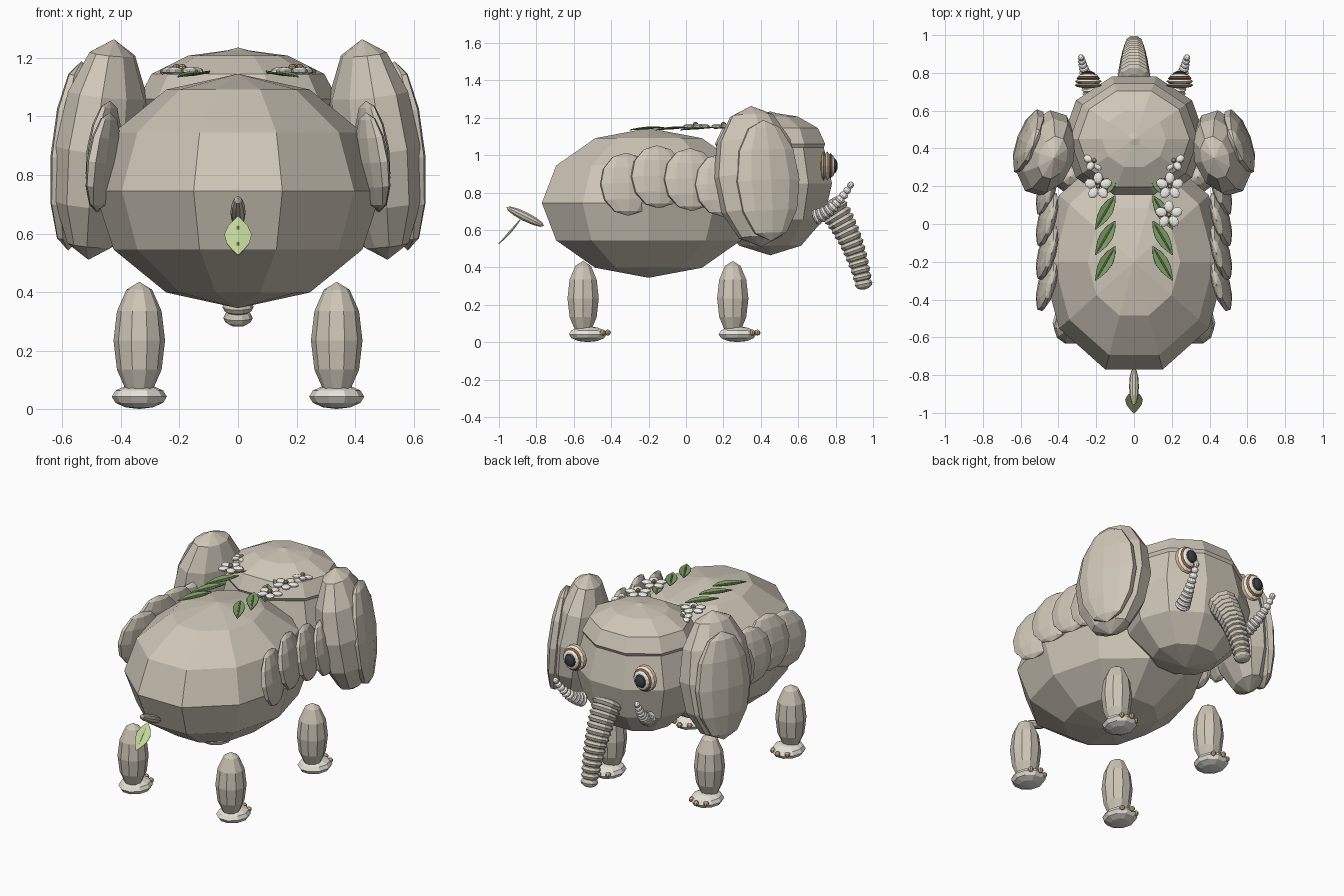
import bpy, bmesh
from math import sin, cos, pi, radians
from mathutils import Vector, Euler, Matrix

if "Cube" in bpy.data.objects:
    bpy.data.objects.remove(bpy.data.objects["Cube"])


def material(name, rgb):
    m = bpy.data.materials.new(name)
    m.diffuse_color = (*rgb, 1)
    m.use_nodes = True
    m.node_tree.nodes["Principled BSDF"].inputs["Base Color"].default_value = m.diffuse_color
    return m


HIDE = material("hide", (0.62, 0.57, 0.48))
PALE = material("pale", (0.80, 0.77, 0.70))
WHITE = material("white", (0.88, 0.86, 0.81))
TAN = material("tan", (0.55, 0.40, 0.22))
BROWN = material("brown", (0.30, 0.14, 0.06))
DARK = material("dark", (0.05, 0.05, 0.06))
GREEN = material("green", (0.22, 0.36, 0.14))
LIME = material("lime", (0.55, 0.68, 0.33))


def blob(bm, c, r, rot=None, segs=10, rings=6, mat=0):
    """Faceted ellipsoid with poles on local z and a vertex on local x."""
    rot = rot or Matrix.Identity(3)

    def vert(x, y, z):
        return bm.verts.new(Vector(c) + rot @ Vector((x * r[0], y * r[1], z * r[2])))

    top, bot = vert(0, 0, 1), vert(0, 0, -1)
    loops = []
    for j in range(1, rings):
        p = pi * j / rings
        loops.append([vert(sin(p) * cos(2 * pi * i / segs), sin(p) * sin(2 * pi * i / segs), cos(p))
                      for i in range(segs)])
    faces = []
    for i in range(segs):
        k = (i + 1) % segs
        faces.append(bm.faces.new((top, loops[0][i], loops[0][k])))
        faces.append(bm.faces.new((bot, loops[-1][k], loops[-1][i])))
        for a, b in zip(loops, loops[1:]):
            faces.append(bm.faces.new((a[i], b[i], b[k], a[k])))
    for f in faces:
        f.material_index = mat


def finish(name, bm, *mats):
    me = bpy.data.meshes.new(name)
    bm.to_mesh(me)
    bm.free()
    for m in mats:
        me.materials.append(m)
    ob = bpy.data.objects.new(name, me)
    bpy.context.collection.objects.link(ob)
    return ob


def euler(x, y, z):
    return Euler((radians(x), radians(y), radians(z))).to_matrix()


def single(name, c, r, rot=None, mat=HIDE, **kw):
    bm = bmesh.new()
    blob(bm, c, r, rot, **kw)
    return finish(name, bm, mat)


def bead_chain(name, pts, count, r0, r1, thick, mat):
    """Flattened beads spaced along a quadratic curve."""
    a, b, c = map(Vector, pts)
    bm = bmesh.new()
    for i in range(count):
        t = i / (count - 1)
        p = a * (1 - t) ** 2 + b * 2 * t * (1 - t) + c * t * t
        d = (b - a) * (1 - t) + (c - b) * t
        r = r0 + (r1 - r0) * t
        blob(bm, p, (r, r, thick), d.to_track_quat('Z', 'Y').to_matrix())
    return finish(name, bm, mat)


def leaf(name, base, tip, width, mat, side=None):
    """Pointed leaf with a raised midrib."""
    a, b = Vector(base), Vector(tip)
    d = b - a
    side = Vector(side) if side else d.cross(Vector((0, 0, 1))).normalized()
    n = side.cross(d).normalized()
    bm = bmesh.new()
    rows = []
    for t, w in ((0, .06), (.2, .7), (.42, 1), (.65, .85), (.85, .42), (1, .03)):
        p = a + d * t
        rows.append([bm.verts.new(p + side * width * w * s + n * .008 * w * abs(s))
                     for s in (-1, 0, 1)])
    for q, w in zip(rows, rows[1:]):
        for i in (0, 1):
            bm.faces.new((q[i], q[i + 1], w[i + 1], w[i]))
    rod = d.to_track_quat('Z', 'Y').to_matrix()
    blob(bm, (a + b) / 2, (.006, .006, d.length * .46), rod, segs=6, rings=4)
    ob = finish(name, bm, mat)
    sol = ob.modifiers.new("thickness", 'SOLIDIFY')
    sol.thickness = .004


def flower(name, c, r, rot):
    bm = bmesh.new()
    for i in range(5):
        q = rot @ euler(0, 0, 90 + 72 * i)
        blob(bm, Vector(c) + q @ Vector((r * .58, 0, 0)), (r * .44, r * .36, .013), q, segs=8, rings=5)
    blob(bm, Vector(c) + rot @ Vector((0, 0, .012)), (.014, .014, .012), rot, segs=8, rings=5, mat=1)
    finish(name, bm, WHITE, TAN)


# Body, head and forehead cap
single("body", (0, -.2, .745), (.49, .6, .4))
single("head", (0, .45, .85), (.38, .348, .385))
single("forehead", (0, .45, 1.06), (.34, .31, .17))

# Trunk
bead_chain("trunk", ((0, .775, .73), (0, .90, .56), (0, .95, .312)), 14, .09, .05, .03, HIDE)

for s, tag in ((1, "right"), (-1, "left")):
    # Ears
    single(f"ear_{tag}", (.467 * s, .375, .887), (.15, .235, .38), euler(2, -7.5 * s, 17 * s))
    single(f"inner_ear_{tag}", (.557 * s, .435, .865), (.06, .185, .325), euler(2, -5 * s, 20 * s))

    # Overlapping side scales
    for i, (y, z) in enumerate(((-.315, .845), (-.15, .885), (.025, .87), (.19, .84))):
        single(f"side_scale_{tag}_{i}", (.46 * s, y, z), (.042, .155, .17), euler(0, -8 * s, 15 * s))

    # Legs, feet and toes
    for y, end in ((-.55, "rear"), (.25, "fore")):
        single(f"{end}_leg_{tag}", (.337 * s, y, .235), (.088, .088, .2))
        single(f"{end}_foot_{tag}", (.337 * s, y + .025, .043), (.094, .106, .042), mat=PALE)
        bm = bmesh.new()
        for dx, dy in ((-.05, .105), (0, .132), (.05, .105)):
            blob(bm, (.337 * s + dx, y + dy, .052), (.016, .016, .016), segs=8)
        finish(f"{end}_toes_{tag}", bm, TAN)

    # Tusks
    bead_chain(f"tusk_{tag}", ((.23 * s, .70, .67), (.26 * s, .80, .71), (.28 * s, .88, .84)),
               10, .045, .018, .02, WHITE)

    # Layered eyes
    bm = bmesh.new()
    for i, (y, r, h) in enumerate(((.735, .072, .016), (.755, .071, .016), (.772, .063, .015),
                                   (.784, .052, .014), (.792, .037, .019))):
        blob(bm, (.242 * s, y, .943), (r, r * 1.12, h), euler(-90, 0, 0), segs=14,
             mat=(0, 1, 2, 1, 3)[i])
    blob(bm, (.242 * s, .775, .943), (.057, .064, .022), euler(-90, 0, 0), segs=14, mat=2)
    finish(f"eye_{tag}", bm, TAN, WHITE, BROWN, DARK)

    # Garland leaves on the back
    for i, y in enumerate((.06, -.075, -.21)):
        leaf(f"garland_leaf_{tag}_{i}", (.10 * s, y + .09, 1.15), (.205 * s, y - .09, 1.137), .034, GREEN)
    leaf(f"garland_leaf_{tag}_3", (.10 * s, .27, 1.15), (.16 * s, .15, 1.145), .03, GREEN)

    # Flowers
    flower(f"flower_{tag}_0", (.19 * s, .20, 1.155), .075, euler(0, 0, 0))
    flower(f"flower_{tag}_1", (.21 * s, .335, 1.155), .06, euler(-8, 0, 0))
flower("flower_right_2", (.185, .05, 1.155), .075, euler(0, 0, 0))

# Tail with a leaf tuft
single("tail", (0, -.86, .672), (.026, .026, .112),
       Vector((0, -.2, .1)).to_track_quat('Z', 'Y').to_matrix())
leaf("tail_leaf", (0, -.885, .655), (0, -1.0, .525), .046, LIME, side=(1, 0, 0))
